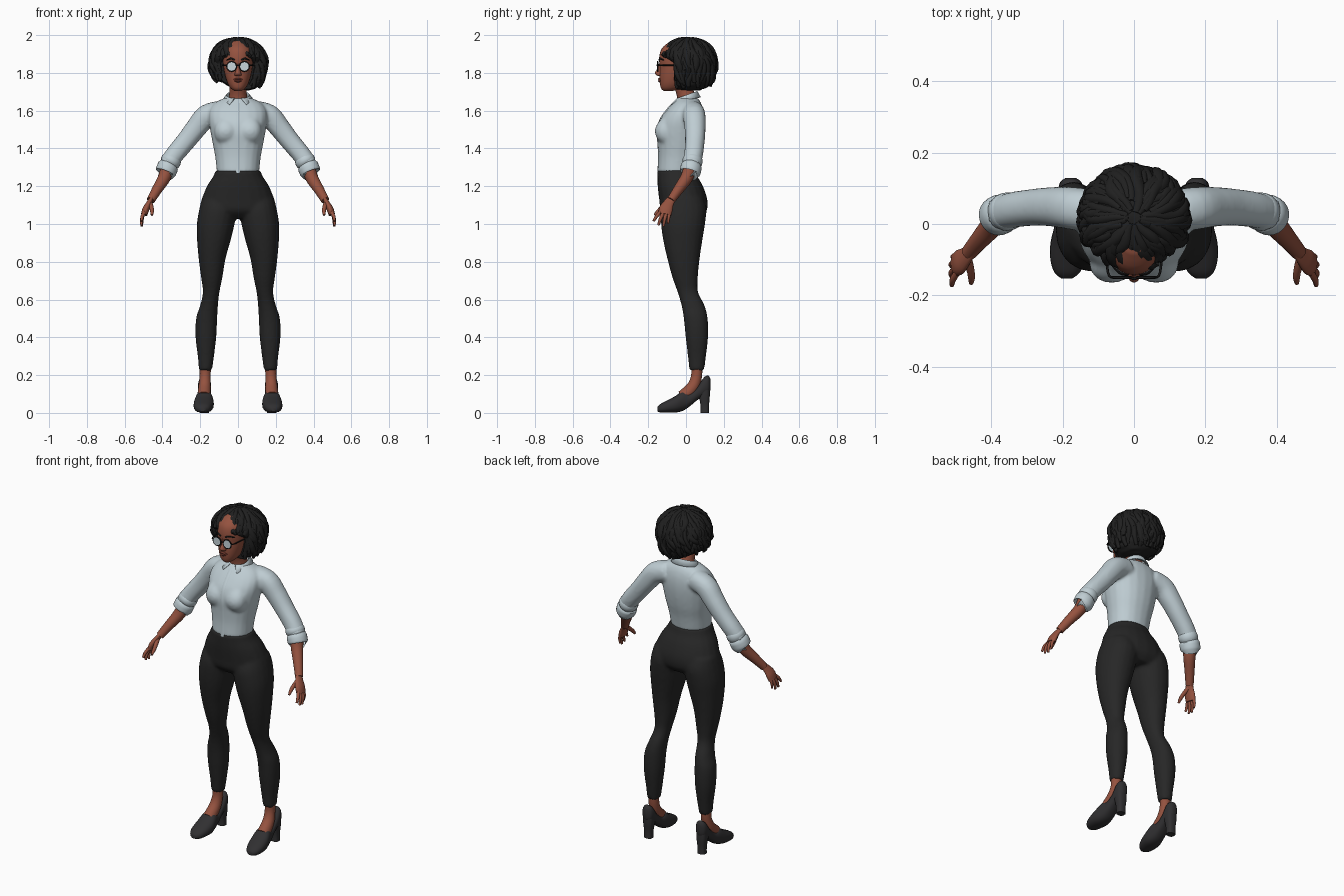
import bpy, bmesh, math, random
from mathutils import Vector, noise

random.seed(4)
if "Cube" in bpy.data.objects:
    bpy.data.objects.remove(bpy.data.objects["Cube"])


def material(name, r, g, b):
    m = bpy.data.materials.new(name)
    m.use_nodes = True
    m.diffuse_color = (r, g, b, 1)
    bsdf = m.node_tree.nodes["Principled BSDF"]
    bsdf.inputs["Base Color"].default_value = (r, g, b, 1)
    bsdf.inputs["Roughness"].default_value = 0.8
    return m


SHIRT = material("pale blue shirt", .52, .61, .65)
SKIN = material("brown skin", .30, .085, .05)
LIPS = material("dark lips", .19, .045, .03)
PANTS = material("charcoal trousers", .02, .02, .02)
HAIR = material("black hair", .014, .014, .014)
SHOE = material("dark shoe leather", .03, .029, .031)
FRAME = material("black frame", .008, .008, .008)
LENS = material("pale lens", .58, .68, .72)


def spline(keys, steps=4):
    """Smooth interpolation through tuples of any length."""
    out = []
    for i in range(len(keys) - 1):
        a, b, c, d = (keys[max(i - 1, 0)], keys[i], keys[i + 1], keys[min(i + 2, len(keys) - 1)])
        for s in range(steps):
            t = s / steps
            out.append(tuple(q + t / 2 * (r - p + t * (2 * p - 5 * q + 4 * r - w + t * (3 * (q - r) + w - p)))
                             for p, q, r, w in zip(a, b, c, d)))
    return out + [tuple(keys[-1])]


def stack(keys):
    """Level rings from (z, centre x, half width, front y, back y)."""
    return [(Vector((x, (f + b) / 2, z)), Vector((w, 0, 0)), Vector((0, (b - f) / 2, 0)))
            for z, x, w, f, b in spline(keys)]


def tube(keys, hint=(0, 1, 0), flat=1.0, steps=4):
    """Rings across a path of (x, y, z, radius); flat thins the second axis."""
    k = spline(keys, steps)
    p = [Vector(q[:3]) for q in k]
    rings = []
    for i, q in enumerate(k):
        t = (p[min(i + 1, len(p) - 1)] - p[max(i - 1, 0)]).normalized()
        h = Vector(hint)
        u = (h - t * h.dot(t)).normalized()
        rings.append((p[i], u * q[3], t.cross(u) * q[3] * flat))
    return rings


def finish(name, bm, mat, mirror=False, fuse=0):
    bmesh.ops.recalc_face_normals(bm, faces=bm.faces)
    for f in bm.faces:
        f.smooth = True
    for e in bm.edges:
        e.smooth = e.calc_face_angle(0) < .8
    me = bpy.data.meshes.new(name)
    bm.to_mesh(me)
    bm.free()
    me.materials.append(mat)
    ob = bpy.data.objects.new(name, me)
    bpy.context.scene.collection.objects.link(ob)
    if mirror:
        ob.modifiers.new("mirror", 'MIRROR').use_mirror_merge = False
    if fuse:
        r = ob.modifiers.new("fuse", 'REMESH')
        r.mode, r.voxel_size, r.use_smooth_shade = 'VOXEL', fuse, True
        s = ob.modifiers.new("soften", 'SMOOTH')
        s.factor, s.iterations = .5, 5
    return ob


def loft(name, parts, mat, n=20, power=2.0, **kw):
    """Closed skins over one or more lists of rings."""
    bm = bmesh.new()
    for rings in parts:
        rows = []
        for c, u, v in rings:
            row = []
            for i in range(n):
                a = math.tau * i / n
                ca, sa = math.cos(a), math.sin(a)
                x = math.copysign(abs(ca) ** (2 / power), ca)
                y = math.copysign(abs(sa) ** (2 / power), sa)
                row.append(bm.verts.new(c + u * x + v * y))
            rows.append(row)
        for r, s in zip(rows, rows[1:]):
            for i in range(n):
                j = (i + 1) % n
                bm.faces.new((r[i], r[j], s[j], s[i]))
        bm.faces.new(rows[0])
        bm.faces.new(rows[-1])
    return finish(name, bm, mat, **kw)


# Trousers: pelvis and legs fused into one skin
pelvis = [(1.03, 0, .15, -.09, .08), (1.07, 0, .2, -.132, .11), (1.13, 0, .192, -.142, .113),
          (1.2, 0, .165, -.15, .09), (1.25, 0, .133, -.152, .062), (1.285, 0, .118, -.153, .05)]
leg = [(.225, .172, .035, .018, .096), (.3, .17, .043, .01, .106), (.4, .17, .055, -.002, .117),
       (.5, .166, .056, -.012, .115), (.57, .153, .047, -.024, .098), (.64, .142, .044, -.045, .064),
       (.72, .139, .057, -.073, .063), (.82, .137, .072, -.1, .073), (.92, .127, .09, -.122, .088),
       (1.0, .118, .1, -.132, .101), (1.08, .105, .1, -.132, .108), (1.14, .1, .09, -.11, .09)]
loft("trousers", [stack(pelvis), stack(leg), [(Vector((-c.x, c.y, c.z)), u, v) for c, u, v in stack(leg)]],
     PANTS, power=2.15, fuse=.009)

# Shirt: torso, bust and sleeves fused into one skin
torso = [(1.27, 0, .112, -.15, .047), (1.35, 0, .12, -.146, .062), (1.42, 0, .133, -.149, .08),
         (1.49, 0, .146, -.154, .092), (1.55, 0, .155, -.14, .096), (1.6, 0, .152, -.107, .092),
         (1.64, 0, .125, -.072, .08), (1.668, 0, .07, -.046, .062)]
bust = [(1.42, .062, .03, -.12, -.08), (1.45, .062, .055, -.152, -.05), (1.49, .062, .064, -.165, -.04),
        (1.53, .062, .055, -.152, -.05), (1.57, .06, .03, -.115, -.08)]
sleeve = [(.09, .035, 1.595, .058), (.165, .043, 1.573, .06), (.22, .048, 1.51, .056),
          (.275, .047, 1.44, .052), (.335, .04, 1.368, .05), (.375, .028, 1.31, .048)]
half = [stack(bust), tube(sleeve)]
other = [[(Vector((-c.x, c.y, c.z)), Vector((-u.x, u.y, u.z)), Vector((-v.x, v.y, v.z)))
          for c, u, v in part] for part in half]
loft("shirt", [stack(torso)] + half + other, SHIRT, power=2.2, fuse=.009)
loft("shirt_placket", [tube([(0, f + .001, z, .011) for z, x, w, f, b in torso[:-1]], (1, 0, 0), .25)], SHIRT, 8)
cuffs = [(.345, .038, 1.355, .046), (.351, .036, 1.342, .053), (.36, .033, 1.325, .053), (.365, .031, 1.316, .048),
         (.369, .029, 1.308, .055), (.379, .024, 1.284, .056), (.384, .021, 1.27, .053), (.385, .02, 1.269, .04)]
loft("rolled_cuff", [tube(cuffs, steps=2)], SHIRT, 24, mirror=True)

# Collar: a folded band, open and pointed at the front
bm = bmesh.new()
rows = []
for i in range(33):
    a = math.radians(-164 + 328 * i / 32)
    front = (1 - math.cos(a)) / 2
    tip = max(0, (abs(a) - 2.2) / .66)
    rim = Vector((.062 * math.sin(a), .004 + .056 * math.cos(a), 1.704 - .04 * front))
    edge = Vector((.082 * math.sin(a), .004 + .074 * math.cos(a), 1.672 - .026 * front - .012 * tip))
    edge += Vector((math.copysign(.022 * tip, a), -.012 * tip, 0))
    rows.append([bm.verts.new(rim - Vector((0, 0, .03))), bm.verts.new(rim), bm.verts.new(edge)])
for r, s in zip(rows, rows[1:]):
    for k in range(2):
        bm.faces.new((r[k], r[k + 1], s[k + 1], s[k]))
collar = finish("collar", bm, SHIRT)
collar.modifiers.new("thickness", 'SOLIDIFY').thickness = .006

# Forearms, hands and fingers
forearm = [(.37, .028, 1.32, .036), (.388, .006, 1.25, .034), (.43, -.042, 1.18, .027), (.462, -.08, 1.125, .022)]
palm = [(.455, -.072, 1.14, .021), (.472, -.092, 1.11, .028), (.487, -.106, 1.08, .036), (.497, -.112, 1.05, .034)]
fingers = [[(.494, -.134, 1.065, .0095), (.507, -.156, 1.04, .009), (.51, -.172, 1.015, .006)],
           [(.497, -.12, 1.06, .0095), (.51, -.136, 1.025, .009), (.511, -.146, .993, .006)],
           [(.498, -.103, 1.06, .0095), (.51, -.113, 1.025, .009), (.509, -.119, .988, .006)],
           [(.496, -.087, 1.062, .009), (.506, -.092, 1.03, .008), (.504, -.095, 1.002, .005)],
           [(.468, -.092, 1.115, .014), (.458, -.127, 1.087, .0115), (.455, -.15, 1.065, .01),
            (.456, -.166, 1.047, .006)]]
loft("forearm", [tube(forearm)], SKIN, mirror=True)
loft("palm", [tube(palm, flat=.5)], SKIN, mirror=True)
loft("fingers", [tube(f, (1, .3, 0)) for f in fingers], SKIN, 10, mirror=True)

# Feet and heeled shoes
loft("foot", [tube([(.173, .057, .25, .03), (.174, .055, .19, .029), (.177, .035, .135, .033),
                    (.18, -.015, .085, .036)], (1, 0, 0))], SKIN, mirror=True)
shoe = [(-.152, .188, .016, .008, .03), (-.135, .187, .036, .002, .047), (-.1, .185, .049, .001, .066),
        (-.055, .181, .053, .002, .09), (-.015, .179, .046, .012, .118), (.02, .178, .039, .035, .108),
        (.06, .177, .035, .068, .138), (.095, .177, .035, .088, .188), (.118, .177, .029, .1, .197),
        (.129, .177, .014, .12, .18)]
loft("shoe", [[(Vector((x, y, (lo + hi) / 2)), Vector((w, 0, 0)), Vector((0, 0, (hi - lo) / 2)))
               for y, x, w, lo, hi in spline(shoe)]], SHOE, power=2.4, mirror=True)
heel = [(0, .177, .024, .078, .122), (.04, .177, .024, .077, .122), (.09, .177, .03, .068, .126),
        (.13, .177, .032, .06, .126)]
loft("shoe_heel", [stack(heel)], SHOE, power=2.8, mirror=True)

# Neck, head and face
loft("neck", [tube([(0, .012, 1.62, .056), (0, .002, 1.67, .049), (0, -.01, 1.71, .045),
                    (0, -.03, 1.77, .046)], (1, 0, 0))], SKIN)
head = [(1.704, 0, .018, -.118, -.07), (1.718, 0, .038, -.132, -.03), (1.745, 0, .055, -.138, .0),
        (1.785, 0, .068, -.14, .03), (1.83, 0, .077, -.139, .06), (1.88, 0, .08, -.142, .075),
        (1.93, 0, .072, -.128, .07), (1.97, 0, .04, -.08, .04)]
loft("head", [stack(head)], SKIN, 28, power=2.2)
nose = [(1.783, 0, .012, -.147, -.125), (1.79, 0, .019, -.16, -.12), (1.802, 0, .015, -.164, -.12),
        (1.825, 0, .009, -.151, -.12), (1.85, 0, .009, -.144, -.12)]
loft("nose", [stack(nose)], SKIN, 14)
mouth = [(1.75, 0, .01, -.142, -.12), (1.757, 0, .021, -.148, -.12), (1.763, 0, .026, -.144, -.12),
         (1.768, 0, .021, -.148, -.12), (1.774, 0, .009, -.143, -.12)]
loft("lips", [stack(mouth)], LIPS, 16)
loft("eyebrow", [tube([(.016, -.142, 1.868, .004), (.038, -.138, 1.876, .005), (.06, -.118, 1.868, .003)],
                      (0, 0, 1), .8)], FRAME, 8, mirror=True)

# Round glasses
cx, cy, cz = .034, -.15, 1.834
loft("lens", [[(Vector((cx, cy + d, cz)), Vector((.023, 0, 0)), Vector((0, 0, .023))) for d in (-.003, .003)]],
     LENS, 16, mirror=True)
rim = [(cx + .025 * math.cos(a), cy, cz + .025 * math.sin(a), .0038)
       for a in (math.tau * i / 16 for i in range(17))]
temple = [(.058, cy, cz + .006, .0035), (.073, -.135, cz + .007, .0035), (.082, -.04, cz + .007, .0035)]
bridge = [(0, cy - .004, cz + .007, .0035), (.012, cy, cz + .004, .0035)]
loft("glasses_frame", [tube(rim, steps=1), tube(temple, (0, 0, 1)), tube(bridge, (0, 0, 1))], FRAME, 8, mirror=True)


# Hair: a lumpy bob with curled locks laid over it
def scalp(angle, polar, lift=1.0):
    """Point on the bob; angle 0 is the front, polar 0 is the crown."""
    h, z = math.sin(polar), math.cos(polar)
    if z < 0:
        h = max(h, .001) ** .45
    p = Vector((.148 * h * math.sin(angle) * lift, .015 - .143 * h * math.cos(angle) * lift,
                1.852 + (.134 if z > 0 else .145) * z * lift))
    if p.z < 1.885:
        p.y = max(p.y, -.05)
    if p.x < 0 and z < 0:
        p.z -= .035 * z * min(1, -p.x / .08)
    return p


bm = bmesh.new()
bmesh.ops.create_icosphere(bm, subdivisions=5, radius=1)
for v in bm.verts:
    d = v.co.normalized()
    bump = noise.noise(d * 5) * .04
    v.co = scalp(math.atan2(d.x, -d.y), math.acos(max(-1, min(1, d.z))), .99 + bump)
finish("hair_mass", bm, HAIR)

locks = []
for i in range(110):
    angle = math.tau * i * .618 % math.tau
    off = min(angle, math.tau - angle)
    start = random.uniform(.1, .9)
    end = random.uniform(1.28, 1.42) if off < .7 else random.uniform(1.7, 2.65)
    if off < .7:
        start *= .7
    curl, phase, size = random.uniform(.06, .16), random.uniform(0, 6), random.uniform(.012, .019)
    keys = []
    for s in range(9):
        t = s / 8
        p = scalp(angle + curl * math.sin(phase + 7 * t), start + (end - start) * t,
                  .97 + .05 * math.sin(phase + 9 * t) * t + .03 * t)
        keys.append((*p, size * (.35 + .65 * math.sin(math.pi * min(1, .15 + .75 * t)))))
    locks.append(tube(keys, (math.cos(angle), math.sin(angle), .02), .8, 2))
loft("hair_locks", locks, HAIR, 8)
